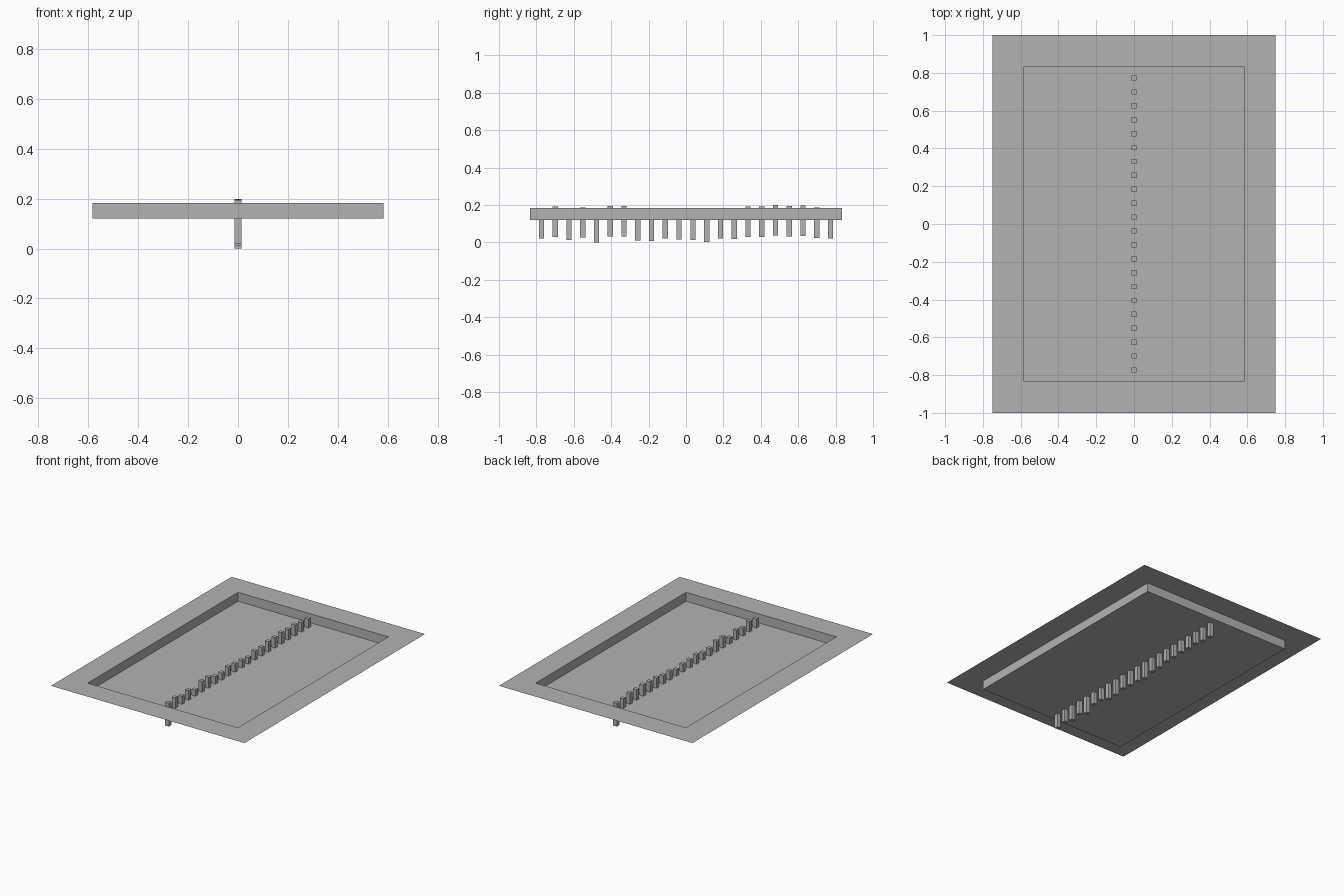
import bpy
import bmesh

cube = bpy.data.objects.get("Cube")
if cube:
    bpy.data.objects.remove(cube, do_unlink=True)

# One plain grey for everything
grey = bpy.data.materials.new("plain grey")
grey.use_nodes = True
colour = (0.45, 0.45, 0.45, 1)
grey.diffuse_color = colour
grey.node_tree.nodes["Principled BSDF"].inputs["Base Color"].default_value = colour


def add_object(name, bm):
    mesh = bpy.data.meshes.new(name)
    bm.to_mesh(mesh)
    bm.free()
    mesh.materials.append(grey)
    obj = bpy.data.objects.new(name, mesh)
    bpy.context.collection.objects.link(obj)
    return obj


# Shallow tray: thin sheet with a flat rim, upright walls and a sunken floor
RIM_Z, FLOOR_Z = 0.183, 0.12
bm = bmesh.new()


def ring(half_x, half_y, z):
    corners = ((-1, -1), (1, -1), (1, 1), (-1, 1))
    return [bm.verts.new((sx * half_x, sy * half_y, z)) for sx, sy in corners]


rings = [ring(0.75, 1.0, RIM_Z), ring(0.583, 0.833, RIM_Z), ring(0.583, 0.833, FLOOR_Z)]
for outer, inner in zip(rings, rings[1:]):
    for i in range(4):
        j = (i + 1) % 4
        bm.faces.new((outer[i], outer[j], inner[j], inner[i]))
bm.faces.new(rings[-1])
add_object("tray", bm)

# Row of square pegs through the floor, each at its own height (thousandths)
PEG_SIZE, PEG_LENGTH, SPACING = 0.028, 0.163, 0.0736
bottoms = [20, 30, 13, 25, 0, 33, 33, 10, 8, 22, 15,
           13, 2, 20, 18, 30, 30, 36, 31, 35, 23, 20]
for i, bottom in enumerate(bottoms):
    y = (i - (len(bottoms) - 1) / 2) * SPACING
    bm = bmesh.new()
    bmesh.ops.create_cube(bm, size=1)
    bmesh.ops.scale(bm, vec=(PEG_SIZE, PEG_SIZE, PEG_LENGTH), verts=bm.verts)
    bmesh.ops.translate(bm, vec=(0, y, bottom / 1000 + PEG_LENGTH / 2), verts=bm.verts)
    add_object(f"peg_{i + 1}", bm)
